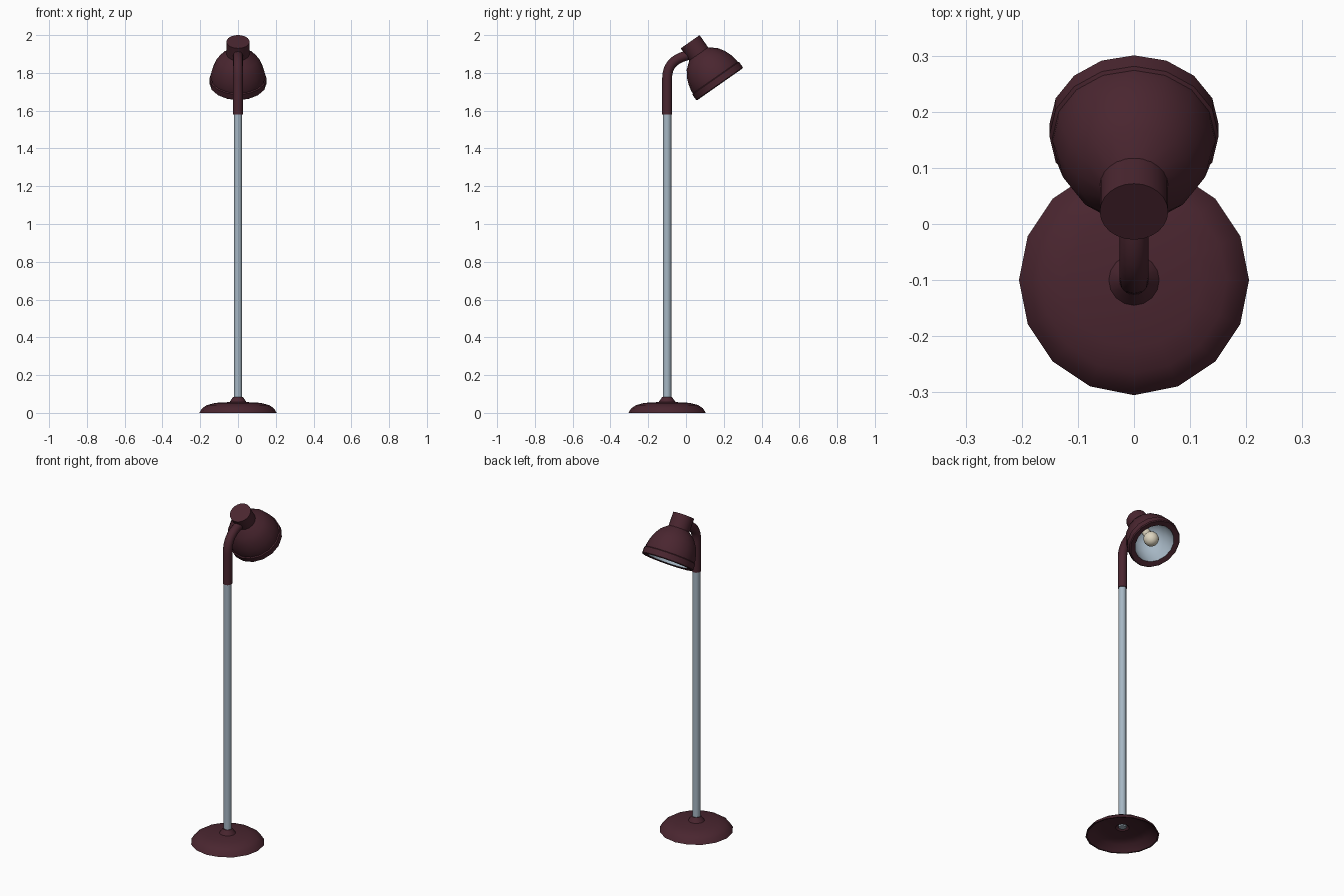
import bpy, bmesh, math
from mathutils import Vector, Matrix

cube = bpy.data.objects.get("Cube")
if cube:
    bpy.data.objects.remove(cube, do_unlink=True)


def material(name, colour):
    m = bpy.data.materials.new(name)
    m.use_nodes = True
    m.diffuse_color = (*colour, 1)
    bsdf = next(n for n in m.node_tree.nodes if n.type == 'BSDF_PRINCIPLED')
    bsdf.inputs["Base Color"].default_value = (*colour, 1)
    return m


maroon = material("dark maroon", (0.068, 0.019, 0.029))
steel = material("pale steel", (0.38, 0.47, 0.55))
cream = material("warm cream", (0.72, 0.66, 0.52))


def smooth(obj):
    bpy.ops.object.select_all(action='DESELECT')
    obj.select_set(True)
    bpy.context.view_layer.objects.active = obj
    bpy.ops.object.shade_smooth_by_angle(angle=math.radians(32))


def lathe(name, profile, mat, matrix, sides=16, flip=False, closed=False):
    """Turn a (radius, height) profile about local z; radius 0 makes a pole."""
    bm = bmesh.new()
    rings = []
    for r, z in profile:
        if r == 0:
            rings.append([bm.verts.new((0, 0, z))] * sides)
        else:
            rings.append([bm.verts.new((r * math.cos(a), r * math.sin(a), z))
                          for a in (math.tau * i / sides for i in range(sides))])
    pairs = list(zip(rings, rings[1:]))
    if closed:
        pairs.append((rings[-1], rings[0]))
    for lo, hi in pairs:
        for i in range(sides):
            j = (i + 1) % sides
            bm.faces.new(list(dict.fromkeys((lo[i], lo[j], hi[j], hi[i]))))
    if flip:
        bmesh.ops.reverse_faces(bm, faces=bm.faces[:])
    mesh = bpy.data.meshes.new(name)
    bm.to_mesh(mesh)
    bm.free()
    mesh.materials.append(mat)
    obj = bpy.data.objects.new(name, mesh)
    obj.matrix_world = matrix
    bpy.context.collection.objects.link(obj)
    smooth(obj)
    return obj


POLE_Y = -0.1
stand = Matrix.Translation((0, POLE_Y, 0))

# Hollow domed foot with a collar around the pole
lathe("base", [(0.205, 0), (0.19, 0.024), (0.165, 0.041), (0.12, 0.053),
               (0.045, 0.057), (0.026, 0.084), (0.02, 0.084), (0.02, 0.07),
               (0.038, 0.049), (0.118, 0.045), (0.16, 0.033), (0.197, 0)],
      maroon, stand, closed=True)

# Straight pole
lathe("pole", [(0, 0.05), (0.022, 0.05), (0.022, 1.59), (0, 1.59)],
      steel, stand, sides=12)

# Bent arm sleeve
curve = bpy.data.curves.new("arm", 'CURVE')
curve.dimensions = '3D'
curve.bevel_depth = 0.026
curve.bevel_resolution = 4
curve.resolution_u = 8
curve.use_fill_caps = True
path = curve.splines.new('BEZIER')
path.bezier_points.add(3)
stops = [((POLE_Y, 1.58), (0, 0.05)), ((POLE_Y, 1.77), (0, 0.07)),
         ((0, 1.891), (0.062, 0.018)), ((0.045, 1.904), (0.01, 0.003))]
for p, ((y, z), (dy, dz)) in zip(path.bezier_points, stops):
    p.handle_left_type = p.handle_right_type = 'FREE'
    p.co = (0, y, z)
    p.handle_left = (0, y - dy, z - dz)
    p.handle_right = (0, y + dy, z + dz)
curve.materials.append(maroon)
arm = bpy.data.objects.new("arm", curve)
bpy.context.collection.objects.link(arm)
bpy.ops.object.select_all(action='DESELECT')
arm.select_set(True)
bpy.context.view_layer.objects.active = arm
bpy.ops.object.convert(target='MESH')
smooth(bpy.context.view_layer.objects.active)

# Tilted head: local -z points out of the opening, the origin is the cap top
head = Matrix.Translation((0, 0.022, 1.965)) @ Matrix.Rotation(math.radians(35), 4, 'X')

lathe("lamp_cap", [(0, -0.1), (0.061, -0.1), (0.061, 0), (0, 0)],
      maroon, head, sides=24)

# Dome with a raised rim band and a flat lip around the opening
lathe("shade", [(0.116, -0.27), (0.146, -0.275), (0.151, -0.27), (0.151, -0.236),
                (0.145, -0.232), (0.145, -0.217), (0.137, -0.182), (0.123, -0.146),
                (0.1, -0.111), (0.06, -0.078), (0, -0.07)], maroon, head)

# Bright inner bowl
lathe("reflector", [(0.117, -0.27), (0.114, -0.217), (0.104, -0.175),
                    (0.08, -0.13), (0.04, -0.102), (0, -0.098)],
      steel, head, flip=True)

# Bulb with a narrow neck
bulb = [(0, -0.262)]
for step in range(1, 7):
    a = math.radians(step * 23)
    bulb.append((0.043 * math.sin(a), -0.219 - 0.043 * math.cos(a)))
bulb += [(0.024, -0.165), (0.022, -0.1)]
lathe("bulb", bulb, cream, head)
